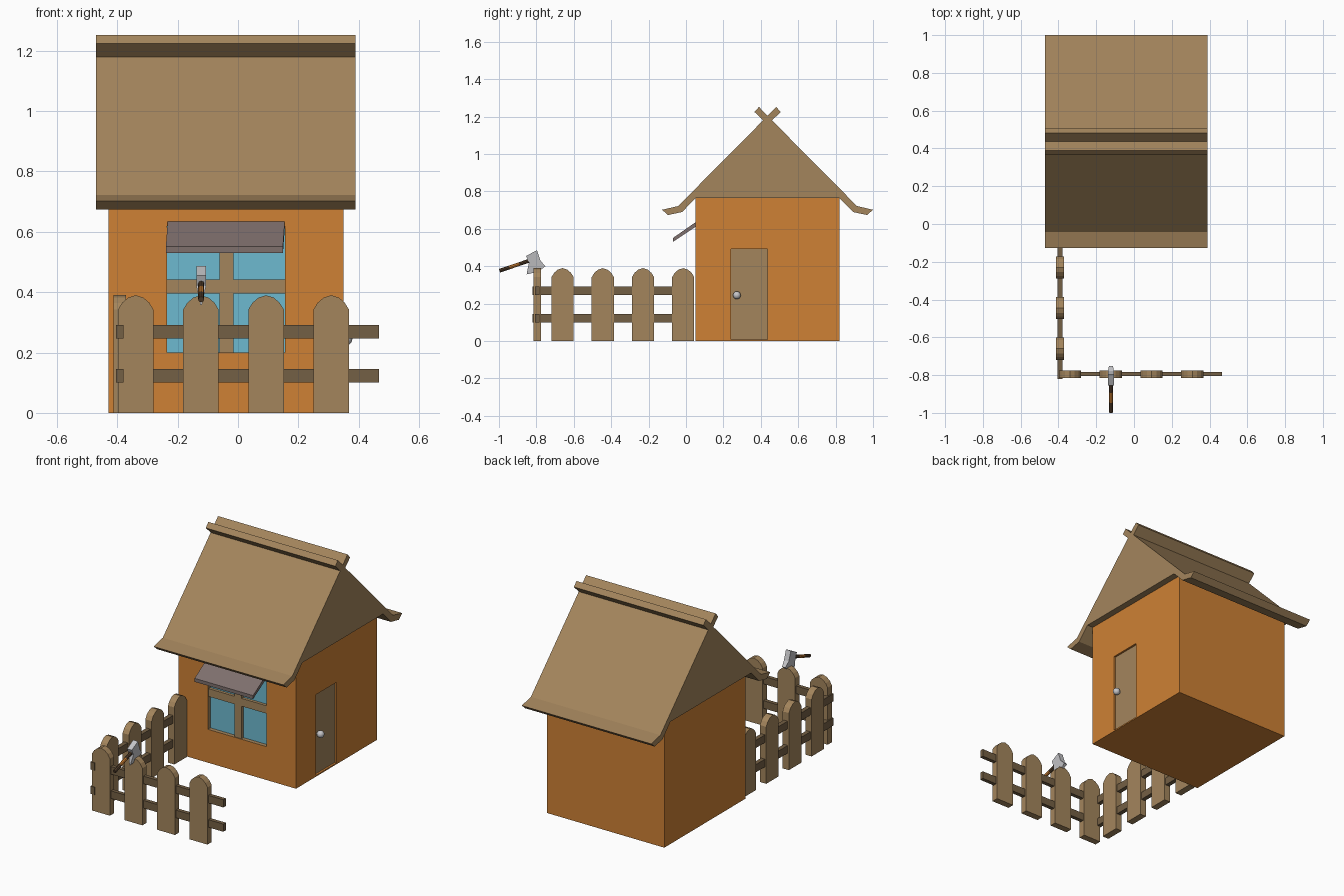
import bpy, bmesh, math
from mathutils import Vector

old = bpy.data.objects.get("Cube")
if old:
    bpy.data.objects.remove(old, do_unlink=True)


def material(name, r, g, b):
    m = bpy.data.materials.new(name)
    m.use_nodes = True
    m.diffuse_color = (r, g, b, 1)
    m.node_tree.nodes["Principled BSDF"].inputs["Base Color"].default_value = (r, g, b, 1)
    return m


ORANGE = material("orange_paint", 0.62, 0.22, 0.035)
WOOD = material("tan_wood", 0.37, 0.235, 0.108)
RAIL = material("brown_rail", 0.175, 0.115, 0.058)
GLASS = material("blue_glass", 0.155, 0.49, 0.63)
SLATE = material("mauve_awning", 0.21, 0.16, 0.152)
STEEL = material("light_steel", 0.56, 0.56, 0.58)
GRIP = material("dark_grip", 0.09, 0.05, 0.025)


def finish(name, bm, mat):
    bmesh.ops.recalc_face_normals(bm, faces=bm.faces)
    me = bpy.data.meshes.new(name)
    bm.to_mesh(me)
    bm.free()
    me.materials.append(mat)
    ob = bpy.data.objects.new(name, me)
    bpy.context.collection.objects.link(ob)
    return ob


def prism(name, outline, axis, lo, hi, mat):
    """Extrude a 2D outline along x (outline is y,z) or y (outline is x,z)."""
    bm = bmesh.new()
    place = (lambda u, v, t: (t, u, v)) if axis == "x" else (lambda u, v, t: (u, t, v))
    face = bm.faces.new([bm.verts.new(place(u, v, lo)) for u, v in outline])
    new = bmesh.ops.extrude_face_region(bm, geom=[face])["geom"]
    step = Vector(place(0, 0, hi - lo))
    bmesh.ops.translate(bm, vec=step, verts=[g for g in new if isinstance(g, bmesh.types.BMVert)])
    return finish(name, bm, mat)


def box(name, x, y, z, mat):
    return prism(name, [(y[0], z[0]), (y[1], z[0]), (y[1], z[1]), (y[0], z[1])], "x", *x, mat)


def rod(name, a, b, radius, mat):
    a, b = Vector(a), Vector(b)
    bm = bmesh.new()
    bmesh.ops.create_cone(bm, cap_ends=True, segments=8, radius1=radius, radius2=radius,
                          depth=(b - a).length)
    ob = finish(name, bm, mat)
    ob.location = (a + b) / 2
    ob.rotation_euler = (b - a).to_track_quat("Z", "Y").to_euler()
    return ob


# House body with recessed openings for the window and the door
WIN_X, WIN_Z = (-0.235, 0.155), (0.2, 0.62)
DOOR_Y, DOOR_Z = (0.24, 0.435), (0.008, 0.492)
walls = box("house_walls", (-0.43, 0.35), (0.05, 0.82), (0, 0.766), ORANGE)
cutters = [box("window_cutter", WIN_X, (0.0, 0.08), WIN_Z, WOOD),
           box("door_cutter", (0.335, 0.4), DOOR_Y, DOOR_Z, ORANGE)]
bpy.context.view_layer.objects.active = walls
for cutter in cutters:
    cutter.hide_render = True
    mod = walls.modifiers.new("opening", "BOOLEAN")
    mod.operation, mod.solver, mod.object = "DIFFERENCE", "EXACT", cutter
    mod.material_mode = "TRANSFER"
    bpy.ops.object.modifier_apply(modifier=mod.name)
for cutter in cutters:
    bpy.data.objects.remove(cutter, do_unlink=True)

# Window: pane and crossed bars
box("window_pane", WIN_X, (0.074, 0.082), WIN_Z, GLASS)
box("window_upright_bar", (-0.062, -0.015), (0.055, 0.076), WIN_Z, WOOD)
box("window_cross_bar", WIN_X, (0.056, 0.076), (0.395, 0.442), WOOD)

# Awning: a sloping slab, slightly skewed sideways
awning = prism("window_awning", [(-0.07, 0.53), (0.052, 0.612), (0.052, 0.636), (-0.07, 0.551)],
               "x", -0.233, 0.155, SLATE)
for v in awning.data.vertices:
    if v.co.y < 0:
        v.co.x -= 0.006

# Door and knob
box("door", (0.33, 0.338), DOOR_Y, DOOR_Z, WOOD)
rod("door_knob_stem", (0.335, 0.272, 0.245), (0.355, 0.272, 0.245), 0.01, STEEL)
bm = bmesh.new()
bmesh.ops.create_uvsphere(bm, u_segments=16, v_segments=10, radius=0.021)
for f in bm.faces:
    f.smooth = True
finish("door_knob", bm, STEEL).location = (0.358, 0.272, 0.245)

# Roof: mirrored profile with crossed ridge boards and upturned eaves
RIDGE_Y = 0.436
half = [(0.383, 0.766), (0.457, 0.69), (0.532, 0.674), (0.564, 0.702), (0.478, 0.722),
        (0.024, 1.18), (0.07, 1.225), (0.046, 1.252)]
profile = [(RIDGE_Y + d, z) for d, z in half] + [(RIDGE_Y, 1.205)]
profile += [(RIDGE_Y - d, z) for d, z in reversed(half)]
prism("roof", profile, "x", -0.47, 0.39, WOOD)


# Fence: round-topped pickets threaded on two rails per side
def picket_outline(centre):
    top = [(0.059, 0.342), (0.045, 0.365), (0.025, 0.382), (0, 0.39)]
    right = [(0.059, 0)] + top
    return ([(centre + d, z) for d, z in right]
            + [(centre - d, z) for d, z in reversed(right[:-1])])


for i in range(4):
    prism(f"front_picket_{i + 1}", picket_outline(-0.339 + 0.216 * i), "y", -0.815, -0.775, WOOD)
    prism(f"side_picket_{i + 1}", picket_outline(-0.66 + 0.215 * i), "x", -0.413, -0.371, WOOD)
for level, z in (("lower", 0.1), ("upper", 0.246)):
    box(f"front_{level}_rail", (-0.39, 0.467), (-0.806, -0.783), (z, z + 0.046), RAIL)
    box(f"side_{level}_rail", (-0.405, -0.379), (-0.82, 0.02), (z, z + 0.046), RAIL)

# Hatchet stuck in the second picket
AXE_X = -0.122
head = prism("hatchet_head", [(-0.855, 0.455), (-0.797, 0.486), (-0.778, 0.43), (-0.752, 0.4),
                              (-0.79, 0.37), (-0.852, 0.357), (-0.84, 0.42)],
             "x", AXE_X - 0.016, AXE_X + 0.016, STEEL)
for v in head.data.vertices:
    thin = min(1, max(0.15, (v.co.z - 0.36) / 0.06))
    v.co.x = AXE_X + (v.co.x - AXE_X) * thin

tip, socket = Vector((AXE_X, -0.997, 0.376)), Vector((AXE_X, -0.82, 0.436))
stops = [("end", 0, 0.3, GRIP), ("middle", 0.3, 0.6, ORANGE), ("neck", 0.6, 1, GRIP)]
for part, a, b, mat in stops:
    rod(f"hatchet_handle_{part}", tip.lerp(socket, a), tip.lerp(socket, b), 0.01, mat)
